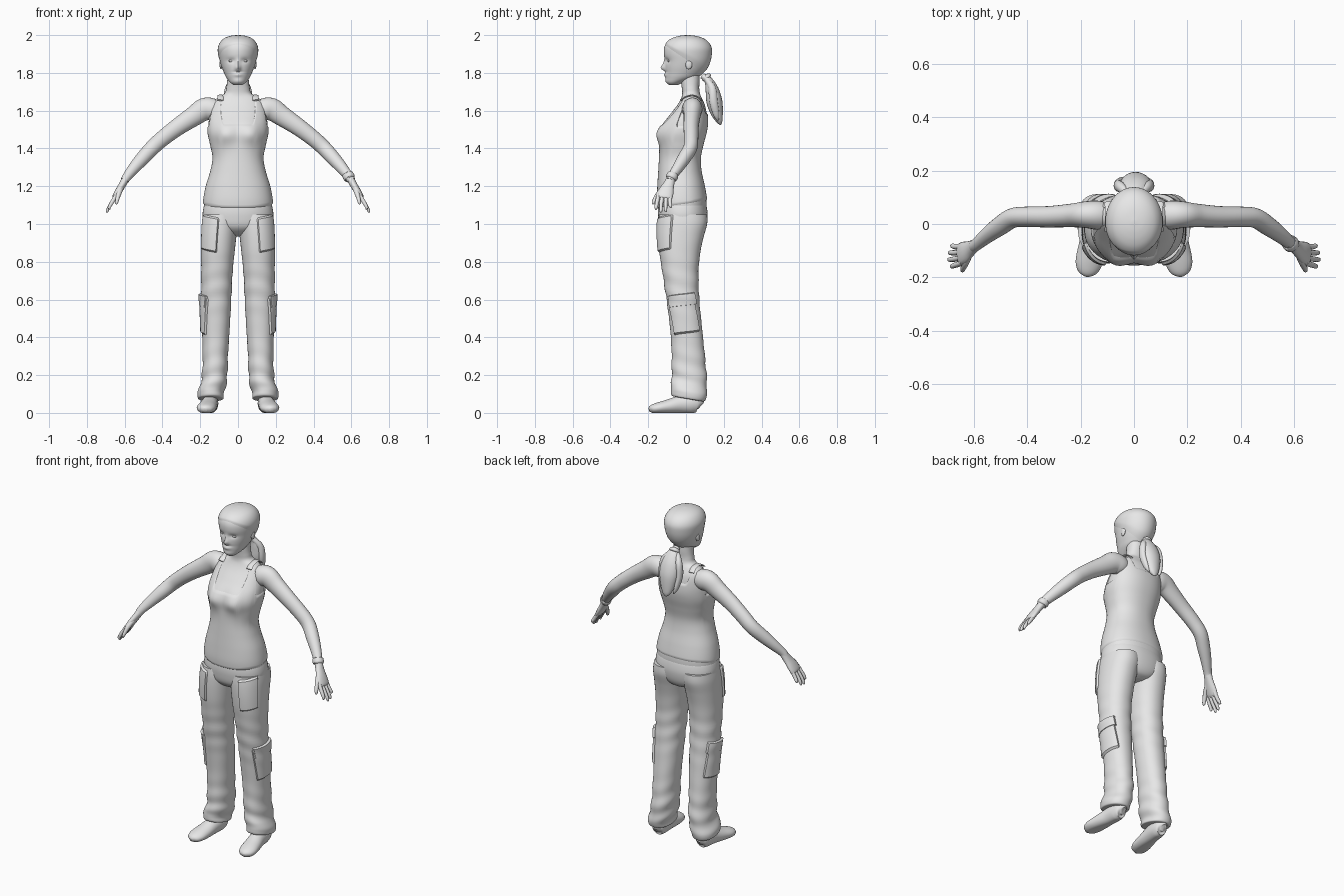
import bpy, bmesh, math
from mathutils import Vector
from math import sin, cos, pi, exp, radians

mat = bpy.data.materials.new("plain grey")
mat.diffuse_color = (0.8, 0.8, 0.8, 1)


def finish(name, verts, faces, mirror=False, angle=50):
    me = bpy.data.meshes.new(name)
    me.from_pydata([tuple(v) for v in verts], [], faces)
    me.materials.append(mat)
    for p in me.polygons:
        p.use_smooth = True
    me.set_sharp_from_angle(angle=radians(angle))
    ob = bpy.data.objects.new(name, me)
    bpy.context.collection.objects.link(ob)
    if mirror:
        ob.modifiers.new("mirror", 'MIRROR').use_mirror_merge = False
    return ob


def grid(name, fn, nu, nv, closed=True, caps=True, mirror=False, angle=50):
    """Surface fn(u, v) with u around and v along, both 0..1."""
    n = nu if closed else nu + 1
    verts = [fn(i / nu, j / nv) for j in range(nv + 1) for i in range(n)]
    faces = []
    for j in range(nv):
        for i in range(nu):
            k = (i + 1) % n
            faces.append((j * n + i, j * n + k, (j + 1) * n + k, (j + 1) * n + i))
    if closed and caps:
        faces.append(tuple(reversed(range(n))))
        faces.append(tuple(range(nv * n, nv * n + n)))
    return finish(name, verts, faces, mirror, angle)


def spline(rows, t):
    """Smooth interpolation through rows, t in 0..1."""
    t = min(max(t, 0), 1) * (len(rows) - 1)
    i = min(int(t), len(rows) - 2)
    f = t - i
    a, b, c, d = (rows[min(max(k, 0), len(rows) - 1)] for k in (i - 1, i, i + 1, i + 2))
    return [0.5 * (2 * q + (r - p) * f + (2 * p - 5 * q + 4 * r - s) * f * f
                   + (3 * q - p - 3 * r + s) * f ** 3) for p, q, r, s in zip(a, b, c, d)]


def skin(rows, power=1.0, bump=None):
    """Rows of z, left x, right x, front y, back y give f(angle, t, grow)."""
    def f(ang, t, grow=0.0):
        z, x0, x1, y0, y1 = spline(rows, t)
        c, s = cos(ang), sin(ang)
        sq = lambda k: math.copysign(abs(k) ** power, k)
        p = Vector(((x0 + x1) / 2 + ((x1 - x0) / 2 + grow) * sq(c),
                    (y0 + y1) / 2 + ((y1 - y0) / 2 + grow) * sq(s), z))
        return bump(p, ang) if bump else p
    return f


def t_at(rows, z):
    lo, hi = 0.0, 1.0
    for _ in range(22):
        m = (lo + hi) / 2
        lo, hi = (m, hi) if spline(rows, m)[0] < z else (lo, m)
    return lo


def tube(name, rows, ref=(0, 1, 0), nu=16, per=5, mirror=False, floor=False):
    """Rows of x, y, z, half width along ref, half thickness."""
    ref = Vector(ref)

    def f(u, v):
        r = spline(rows, v)
        d = Vector(spline(rows, v + .01)[:3]) - Vector(spline(rows, v - .01)[:3])
        d.normalize()
        a = (ref - d * ref.dot(d)).normalized()
        p = Vector(r[:3]) + a * r[3] * cos(2 * pi * u) + d.cross(a) * r[4] * sin(2 * pi * u)
        if floor:
            p.z = max(p.z, 0)
        return p
    return grid(name, f, nu, per * (len(rows) - 1), mirror=mirror, angle=60)


def ball(name, loc, size, mirror=False):
    def f(u, v):
        e = (v - .5) * pi * .98
        return Vector((loc[0] + size[0] * cos(e) * cos(2 * pi * u),
                       loc[1] + size[1] * cos(e) * sin(2 * pi * u), loc[2] + size[2] * sin(e)))
    return grid(name, f, 16, 10, mirror=mirror)


def g(d, w):
    return exp(-(d / w) ** 2)


def sym(rows):
    return [(z, -w, w, y0, y1) for z, w, y0, y1 in rows]


# Head with sockets, nose, lips and chin shaped into the front
HEAD = sym([(1.735, .022, -.088, -.045), (1.75, .042, -.102, -.01), (1.775, .062, -.108, .06),
            (1.80, .074, -.109, .09), (1.83, .086, -.111, .113), (1.865, .096, -.111, .127),
            (1.90, .102, -.117, .133), (1.93, .103, -.116, .133), (1.955, .095, -.106, .122),
            (1.975, .08, -.086, .102), (1.988, .06, -.06, .077), (1.996, .036, -.03, .048),
            (2.0, .008, 0, .016)])


def face(p, ang):
    if sin(ang) < 0:
        x, z = p.x, p.z
        d = .020 * g(x, .013) * g(z - 1.826, .016) + .009 * g(x, .010) * g(z - 1.85, .022)
        d += .007 * g(x, .022) * g(z - 1.79, .010) + .004 * g(x, .03) * g(z - 1.755, .014)
        d -= .008 * g(abs(x) - .036, .02) * g(z - 1.865, .012)
        d -= .004 * g(x, .03) * g(z - 1.805, .006)
        p.y -= d
    return p


head = skin(HEAD, bump=face)
grid("head", lambda u, v: head(2 * pi * u, v), 72, 72)
ball("eyes", (.036, -.0905, 1.863), (.015, .008, .006), True)
ball("ears", (.09, .015, 1.845), (.008, .018, .026), True)


# Hair cap lying close on the skull, with hairline rising towards the forehead
def hair(u, v):
    a = 2 * pi * u
    z = 1.865 - .085 * sin(a) if sin(a) < 0 else 1.865 - .08 * sin(a)
    t0 = t_at(HEAD, z)
    return head(a, t0 + (1 - t0) * v, .004 * min(1, v * 8) * min(1, (1 - v) * 8))


grid("hair", hair, 64, 30, caps=False)

# Ponytail, side strands and tie
tube("ponytail", [(0, .085, 1.785, .018, .015), (.003, .118, 1.76, .035, .022),
                  (.006, .138, 1.71, .055, .035), (.006, .15, 1.65, .058, .042),
                  (.006, .163, 1.59, .045, .033), (.006, .177, 1.545, .026, .017),
                  (.006, .183, 1.525, .006, .004)], ref=(1, 0, 0), nu=24)
tube("ponytail_strand", [(.02, .11, 1.765, .012, .012), (.05, .138, 1.72, .018, .02),
                         (.06, .145, 1.65, .016, .022), (.048, .16, 1.58, .012, .016),
                         (.035, .17, 1.545, .003, .003)], ref=(1, 0, 0), mirror=True)
tube("hair_tie", [(0, .1, 1.787, .012, .012), (0, .104, 1.782, .027, .025),
                  (0, .112, 1.772, .03, .026), (0, .116, 1.767, .016, .014)], ref=(1, 0, 0))

# Neck and torso
BODY = sym([(1.08, .18, -.147, .108), (1.13, .179, -.15, .107), (1.20, .166, -.147, .095),
            (1.28, .142, -.142, .078), (1.35, .130, -.138, .074), (1.42, .143, -.136, .088),
            (1.48, .156, -.136, .104), (1.53, .156, -.120, .112), (1.58, .150, -.084, .11),
            (1.63, .138, -.046, .10), (1.665, .113, -.026, .084), (1.69, .072, -.02, .074),
            (1.72, .062, -.022, .07), (1.76, .057, -.028, .072), (1.80, .055, -.03, .072)])


def bust(p, ang):
    if sin(ang) < 0:
        p.y -= .022 * g(abs(p.x) - .07, .055) * g(p.z - 1.475, .055)
    return p


body = skin(BODY, .9, bust)
grid("torso_and_neck", lambda u, v: body(2 * pi * u, v), 64, 84)


# Tank top with scooped neckline, straps and arm holes
def step(a, b, x):
    k = min(max((x - a) / (b - a), 0), 1)
    return k * k * (3 - 2 * k)


def tank(u, v):
    a = 2 * pi * u
    off = math.degrees(math.acos(max(-1, min(1, -sin(a)))))
    top = 1.53 + .135 * step(26, 46, off) - .145 * step(60, 74, off)
    top += .145 * step(106, 120, off) - .075 * step(134, 156, off)
    low = 1.103 + .02 * sin(a)
    z = low + (top - low) * v
    return body(a, t_at(BODY, z), -.002 if v in (0, 1) else .005)


grid("tank_top", tank, 96, 50, caps=False)
tube("shoulder_strap", [(.094, -.028, 1.655, .017, .004), (.092, -.005, 1.672, .017, .004),
                        (.092, .03, 1.681, .017, .004), (.092, .06, 1.674, .017, .004),
                        (.094, .082, 1.655, .017, .004)], ref=(1, 0, 0), mirror=True)

# Arms
tube("arm", [(.09, .03, 1.595, .045, .045), (.135, .033, 1.607, .054, .058),
             (.18, .035, 1.606, .05, .06), (.235, .032, 1.57, .044, .053),
             (.32, .027, 1.513, .040, .046), (.40, .027, 1.452, .038, .042),
             (.455, .022, 1.402, .037, .04), (.505, -.01, 1.348, .035, .037),
             (.55, -.043, 1.297, .029, .031), (.588, -.075, 1.25, .023, .024),
             (.60, -.084, 1.23, .023, .022)], nu=24, mirror=True)

# Hands
tube("palm", [(.592, -.078, 1.244, .022, .021), (.612, -.092, 1.208, .03, .019),
              (.634, -.106, 1.172, .041, .018), (.65, -.113, 1.145, .042, .015),
              (.655, -.115, 1.135, .036, .009)], mirror=True)
for name, y0, y1, x1, z1 in (("index_finger", -.145, -.158, .682, 1.075),
                             ("middle_finger", -.124, -.133, .694, 1.06),
                             ("ring_finger", -.103, -.108, .692, 1.063),
                             ("little_finger", -.084, -.082, .68, 1.085)):
    tube(name, [(.642, y0, 1.155, .011, .012), (.667, (y0 + y1) / 2 - .002, 1.115, .0105, .011),
                ((.674 + x1) / 2 + .003, y1, (1.105 + z1) / 2, .009, .009),
                (x1 - .001, y1, z1 + .006, .007, .007), (x1, y1, z1, .002, .002)],
         nu=10, per=3, mirror=True)
tube("thumb", [(.612, -.10, 1.205, .014, .014), (.628, -.138, 1.168, .015, .014),
               (.637, -.16, 1.138, .012, .011), (.643, -.173, 1.112, .009, .008),
               (.644, -.176, 1.104, .002, .002)], nu=10, per=3, mirror=True)
tube("wrist_band", [(.579, -.068, 1.262, .022, .022), (.58, -.069, 1.26, .03, .03),
                    (.592, -.078, 1.243, .03, .03), (.593, -.079, 1.241, .02, .02)], nu=24)

# Trousers: hips, then two loose legs with soft folds
HIPS = sym([(.935, .04, -.06, .05), (.95, .10, -.10, .085), (.985, .17, -.136, .106),
            (1.04, .187, -.148, .115), (1.09, .182, -.148, .11), (1.12, .17, -.138, .10)])
hips = skin(HIPS, .9)
grid("trouser_hips", lambda u, v: hips(2 * pi * u, v), 48, 30)

LEG = [(.065, .09, .196, -.05, .08), (.07, .076, .213, -.075, .10), (.10, .074, .213, -.082, .108),
       (.14, .064, .202, -.078, .111), (.20, .056, .190, -.076, .109), (.30, .053, .188, -.076, .10),
       (.40, .047, .189, -.08, .09), (.50, .041, .192, -.09, .08), (.62, .035, .195, -.106, .069),
       (.75, .028, .195, -.126, .066), (.85, .018, .196, -.141, .076), (.93, .009, .195, -.147, .093),
       (1.0, .001, .192, -.147, .112), (1.05, .004, .185, -.142, .112)]


def folds(p, ang):
    k = .0035 * sin(p.z * 62 + 2 * sin(ang + .6)) * (g(p.z - .17, .14) + .6 * g(p.z - .66, .12))
    p += Vector((cos(ang), sin(ang), 0)) * k
    if p.z < .22:
        p.z -= .24 * (p.y - .06) * (1 - p.z / .22)
    return p


leg = skin(LEG, .92, folds)
grid("trouser_leg", lambda u, v: leg(2 * pi * u, v), 40, 104, mirror=True)


# Raised pockets following the leg surface
def pocket(name, a0, a1, z0, z1, lean, thick):
    def f(u, v):
        edge = min(u, 1 - u, v, 1 - v)
        a = radians(a0 + (a1 - a0) * u + lean * (v - .5))
        z = z0 + (z1 - z0) * v + .02 * (u - .5)
        return leg(a, t_at(LEG, z), -.003 if edge < .01 else thick)
    grid(name, f, 18, 18, closed=False, mirror=True, angle=40)


pocket("front_pocket", 272, 338, .855, 1.045, 0, .009)
pocket("cargo_pocket", -55, 48, .42, .62, -14, .010)
pocket("cargo_flap", -55, 48, .565, .63, -5, .013)

# Shoes
tube("shoe", [(.143, .076, .035, .012, .02), (.144, .066, .042, .032, .042),
              (.146, .03, .05, .042, .052), (.151, -.03, .045, .044, .047),
              (.16, -.09, .034, .049, .038), (.169, -.145, .026, .050, .030),
              (.174, -.18, .02, .036, .022), (.176, -.195, .015, .01, .01)],
     ref=(1, 0, 0), nu=28, mirror=True, floor=True)
